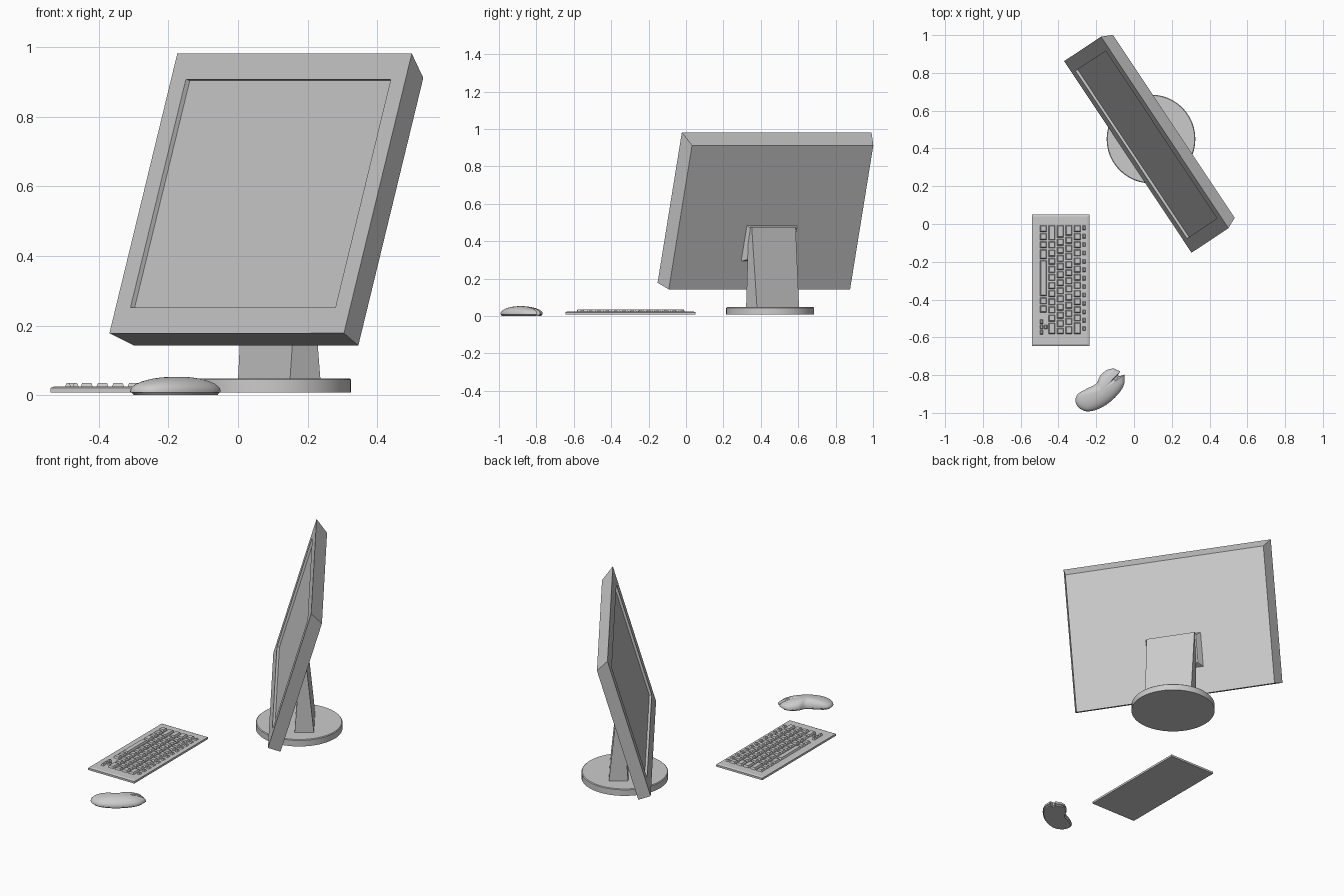
import bpy, bmesh, math
from mathutils import Matrix, Vector

if "Cube" in bpy.data.objects:
    bpy.data.objects.remove(bpy.data.objects["Cube"])

grey = bpy.data.materials.new("plain_grey")
grey.use_nodes = True
grey.diffuse_color = (0.6, 0.6, 0.6, 1)
grey.node_tree.nodes["Principled BSDF"].inputs["Base Color"].default_value = (0.6, 0.6, 0.6, 1)


def finish(name, bm, matrix=Matrix()):
    bmesh.ops.recalc_face_normals(bm, faces=bm.faces)
    mesh = bpy.data.meshes.new(name)
    bm.to_mesh(mesh)
    bm.free()
    mesh.materials.append(grey)
    obj = bpy.data.objects.new(name, mesh)
    obj.matrix_world = matrix
    bpy.context.collection.objects.link(obj)
    return obj


def rect(x0, x1, y0, y1, z):
    return [(x0, y0, z), (x1, y0, z), (x1, y1, z), (x0, y1, z)]


def loft(bm, loops):
    """Skin a stack of matching loops and cap both ends."""
    rings = [[bm.verts.new(p) for p in loop] for loop in loops]
    n = len(rings[0])
    for a, b in zip(rings, rings[1:]):
        for i in range(n):
            bm.faces.new((a[i], a[(i + 1) % n], b[(i + 1) % n], b[i]))
    bm.faces.new(rings[0][::-1])
    bm.faces.new(rings[-1])


def frame(right, up, origin):
    """Local x = right, y = up, z = outward."""
    right, up = Vector(right).normalized(), Vector(up).normalized()
    m = Matrix((right, up, right.cross(up))).transposed().to_4x4()
    return Matrix.Translation(origin) @ m


# Monitor: back panel, flared sides, bezel and sunken screen in one skin
SIDE = (0.554, -0.833, 0)
tilted = frame(SIDE, (0.233, 0.155, 0.96), (0.065, 0.42, 0.58))
W, H, M = 0.609, 0.419, 0.077
bm = bmesh.new()
loft(bm, [
    rect(-W + 0.027, W - 0.027, -H - 0.015, H - 0.051, -0.075),
    rect(-W, W, -H, H, 0),
    rect(-W + M, W - M, -H + M, H - M, 0),
    rect(-W + M, W - M, -H + M, H - M, -0.014),
])
finish("monitor", bm, tilted)

# Mounting bracket on the monitor back
bm = bmesh.new()
loft(bm, [
    rect(-0.18, 0.15, -0.28, -0.075, -0.07),
    rect(-0.155, 0.125, -0.258, -0.097, -0.105),
])
finish("mount_bracket", bm, tilted)

# Stand: wedge neck on a round foot (local y runs backwards)
CENTRE = (0.09, 0.45, 0)
upright = Matrix.Translation(CENTRE) @ Matrix.Rotation(math.atan2(SIDE[1], SIDE[0]), 4, "Z")
bm = bmesh.new()
loft(bm, [
    rect(-0.13, 0.14, -0.022, 0.084, 0.04),
    rect(-0.137, 0.145, 0.01, 0.04, 0.475),
])
finish("stand_neck", bm, upright)

bm = bmesh.new()
ring = [(math.cos(a * math.tau / 48), math.sin(a * math.tau / 48)) for a in range(48)]
loft(bm, [[(x * r, y * r, z) for x, y in ring]
          for r, z in ((0.235, 0.008), (0.235, 0.044), (0.231, 0.048))])
foot = finish("stand_foot", bm, Matrix.Translation(CENTRE))

# Keyboard body with a chamfered top edge
bm = bmesh.new()
loft(bm, [
    rect(-0.54, -0.235, -0.645, 0.05, 0.008),
    rect(-0.54, -0.235, -0.645, 0.05, 0.02),
    rect(-0.53, -0.245, -0.635, 0.04, 0.024),
])
finish("keyboard_body", bm)

# Keys: each row runs along y
bm = bmesh.new()


def key(x, y, w, length, top=0.035):
    """Tapered key whose far corner is at x, y and which runs towards -y."""
    t = 0.005
    loft(bm, [rect(x, x + w, y - length, y, 0.022),
              rect(x + t, x + w - t, y - length + t, y - t, top)])


def key_row(x, w, lengths, gap=0.007):
    y = -0.006
    for length in lengths:
        key(x, y, w, length)
        y -= length + gap


K = 0.036
key_row(-0.498, K, [K, K, K, 0.05, 0.19, K, K])
key_row(-0.453, K, [0.08] + [K] * 10 + [0.06])
key_row(-0.408, K, [0.065] + [K] * 11 + [0.032])
key_row(-0.363, K, [0.055] + [K] * 11 + [0.042])
key_row(-0.318, K, [K] * 12 + [0.061])
for i in range(13):
    key(-0.273, -0.008 - i * 0.0445, 0.018, 0.024, 0.032)
for x, y in ((-0.498, -0.505), (-0.498, -0.533), (-0.498, -0.561), (-0.476, -0.533)):
    key(x, y, 0.018, 0.024)
finish("keyboard_keys", bm)

# Mouse: bean outline swept up into a dome, notched between the buttons
outline = [
    (-0.31, -0.935), (-0.297, -0.90), (-0.25, -0.872), (-0.20, -0.845),
    (-0.18, -0.805), (-0.145, -0.774), (-0.105, -0.766), (-0.073, -0.78),
    (-0.085, -0.80), (-0.078, -0.806), (-0.05, -0.797), (-0.05, -0.84),
    (-0.075, -0.89), (-0.13, -0.945), (-0.19, -0.98), (-0.25, -0.992),
    (-0.295, -0.97)]


def smooth_loop(points, keep, steps=4):
    """Catmull-Rom loop; spans listed in keep stay straight."""
    pts, out = [Vector(p) for p in points], []
    n = len(pts)
    for i in range(n):
        a, b, c, d = (pts[(i + k) % n] for k in (-1, 0, 1, 2))
        for s in range(steps):
            t = s / steps
            if i in keep:
                out.append(b.lerp(c, t))
            else:
                out.append(b + (c - a) * t / 2 + (a * 2 - b * 5 + c * 4 - d) * t * t / 2
                           + (b * 3 - a - c * 3 + d) * t ** 3 / 2)
    return out


mid = Vector((-0.175, -0.885))
loop = smooth_loop(outline, (6, 7, 8, 9, 10))


def mouse_ring(scale, z):
    return [(*(mid + (p - mid) * scale), z) for p in loop]


bm = bmesh.new()
angles = [math.radians(a) for a in range(0, 90, 10)]
loft(bm, [mouse_ring(0.93, 0), mouse_ring(0.96, 0.006), mouse_ring(1, 0.008)]
     + [mouse_ring(math.cos(a), 0.012 + 0.041 * math.sin(a)) for a in angles])
mouse = finish("mouse_shell", bm)

# Scroll wheel sitting at the notch
bm = bmesh.new()
bmesh.ops.create_cone(bm, cap_ends=True, segments=20, radius1=0.015, radius2=0.015, depth=0.012)
turn = Matrix.Rotation(math.radians(40), 4, "Z") @ Matrix.Rotation(math.pi / 2, 4, "X")
wheel = finish("scroll_wheel", bm, Matrix.Translation((-0.1, -0.822, 0.026)) @ turn)

for obj in (foot, mouse, wheel):
    bpy.ops.object.select_all(action="DESELECT")
    obj.select_set(True)
    bpy.context.view_layer.objects.active = obj
    bpy.ops.object.shade_smooth_by_angle(angle=math.radians(35))
